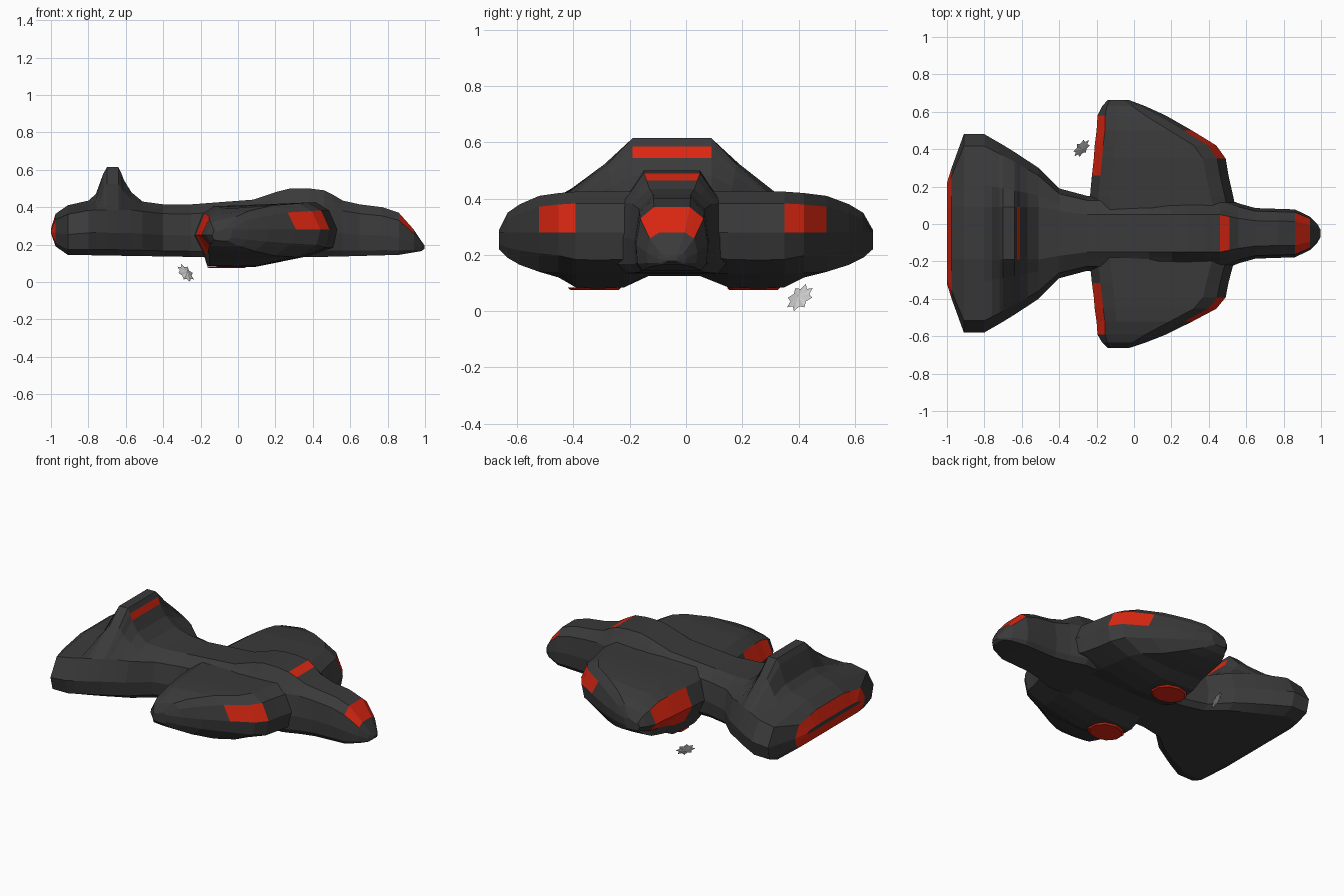
import bpy, bmesh, math
from mathutils import Vector

if "Cube" in bpy.data.objects:
    bpy.data.objects.remove(bpy.data.objects["Cube"])


def material(name, rgb):
    m = bpy.data.materials.new(name)
    m.diffuse_color = (*rgb, 1)
    m.use_nodes = True
    m.node_tree.nodes["Principled BSDF"].inputs["Base Color"].default_value = m.diffuse_color
    return m


GREY = material("charcoal", (0.042, 0.042, 0.042))
RED = material("signal_red", (0.72, 0.02, 0.006))
PALE = material("pale_grey", (0.6, 0.6, 0.6))


def finish(name, bm, mats):
    bmesh.ops.remove_doubles(bm, verts=bm.verts, dist=0.0005)
    bmesh.ops.recalc_face_normals(bm, faces=bm.faces)
    mesh = bpy.data.meshes.new(name)
    bm.to_mesh(mesh)
    bm.free()
    ob = bpy.data.objects.new(name, mesh)
    bpy.context.collection.objects.link(ob)
    for m in mats:
        mesh.materials.append(m)
    return ob


def loft(name, rings, is_red):
    """Skin closed rings; is_red(section, side) picks the painted faces."""
    bm = bmesh.new()
    vs = [[bm.verts.new(p) for p in r] for r in rings]
    n = len(vs[0])
    for i in range(len(vs) - 1):
        for j in range(n):
            k = (j + 1) % n
            f = bm.faces.new((vs[i][j], vs[i][k], vs[i + 1][k], vs[i + 1][j]))
            f.material_index = int(is_red(i, j))
    bm.faces.new(vs[0])
    bm.faces.new(vs[-1])
    bmesh.ops.triangulate(bm, faces=[f for f in bm.faces if len(f.verts) > 4])
    return finish(name, bm, (GREY, RED))


def along(curve, x):
    """Height of a polyline at x."""
    for (x0, v0), (x1, v1) in zip(curve, curve[1:]):
        if x <= x1:
            return v0 + (v1 - v0) * (x - x0) / (x1 - x0)
    return curve[-1][1]


# Body: side-view crest with fin and canopy, plan half width, belly line
CREST = [(-1, .285), (-.975, .365), (-.91, .41), (-.8, .435), (-.76, .47), (-.72, .58),
         (-.7, .615), (-.64, .615), (-.625, .585), (-.61, .545), (-.57, .48), (-.51, .43),
         (-.4, .415), (-.25, .415), (.08, .44), (.2, .48), (.28, .5), (.38, .5), (.46, .49),
         (.51, .465), (.56, .435), (.65, .415), (.77, .4), (.86, .37), (.94, .28),
         (.98, .22), (.997, .195)]
WIDTH = [(-1, .27), (-.975, .35), (-.91, .53), (-.8, .53), (-.67, .455), (-.51, .35),
         (-.4, .24), (-.25, .2), (.46, .2), (.56, .16), (.65, .135), (.86, .128),
         (.94, .09), (.98, .05), (.997, .02)]
BELLY = [(-1, .26), (-.975, .19), (-.91, .145), (0, .13), (.5, .135), (.86, .145),
         (.98, .165), (1, .18)]


def body_ring(x, top):
    w, low = along(WIDTH, x), along(BELLY, x)
    a = min(.14, .5 * w)
    edge = min(.385, low + .82 * (top - low))
    half = [(a, top), (a + .3 * (w - a), edge + .6 * (top - edge)), (.88 * w, edge),
            (w, low + .5 * (edge - low)), (.96 * w, low + .13 * (edge - low)), (.82 * w, low)]
    pts = [(0, top)] + half + [(0, low)] + [(-y, z) for y, z in reversed(half)]
    return [(x, y - .05, z) for y, z in pts]


def body_red(i, j):
    x = CREST[i][0]
    side = min(j, 13 - j)          # 0 crest, 1 crest flank, 2 shoulder
    if x in (-.625, .46):
        return side == 0           # fin light, canopy light
    return x == -1 or (x == .86 and side <= 2)  # rear strip, nose band


body = loft("body", [body_ring(*s) for s in CREST], body_red)

# Wing stations: y, rear x, front x, top z, bottom z
HALF_WING = [
    (.05, -.24, .55, .425, .125), (.15, -.235, .53, .425, .085),
    (.26, -.225, .505, .425, .08), (.35, -.215, .49, .425, .085),
    (.42, -.21, .44, .42, .12), (.50, -.20, .31, .41, .14), (.58, -.195, .17, .38, .165),
    (.63, -.17, .06, .35, .19), (.664, -.14, -.03, .29, .22)]
# The right wing mirrors the left about a slightly shifted root
WING = [(-(s[0] + .09 * (1 - s[0] / .664)), *s[1:]) for s in reversed(HALF_WING)] + HALF_WING


def wing_ring(y, xr, xf, zt, zb):
    n = xf - xr
    d = min(.1, .25 * n)
    mid = .25
    pts = [(xr, mid), (xr + .45 * d, mid + .64 * (zt - mid)), (xr + 1.1 * d, zt - .02),
           (xf - 1.2 * d, zt), (xf - .45 * d, mid + .76 * (zt - mid)), (xf, mid + .03),
           (xf - .2 * d, mid - .4 * (mid - zb)), (xr + .78 * n, max(zb, .135)),
           (xr + .43 * n, zb), (xr + .09 * n, zb + .005), (xr + .5 * d, mid - .6 * (mid - zb))]
    return [(x, y, z) for x, z in pts]


def wing_red(i, j):
    bay = min(i, len(WING) - 2 - i)               # counted from each tip
    if j in (0, 10):
        return 2 <= bay <= 5                      # rear exhausts
    return j == 4 and 3 <= bay <= 4               # front lights


wings = loft("wings", [wing_ring(*s) for s in WING], wing_red)

# Merge the wings into the body
mod = body.modifiers.new("join_wings", 'BOOLEAN')
mod.operation, mod.solver, mod.object = 'UNION', 'EXACT', wings
bpy.context.view_layer.objects.active = body
bpy.ops.object.modifier_apply(modifier=mod.name)
bpy.data.objects.remove(wings)
body.name = "hull"

# Underside thruster plates
for side, y in (("left", .24), ("right", -.325)):
    bm = bmesh.new()
    bmesh.ops.create_cone(bm, cap_ends=True, segments=10, radius1=.085, radius2=.095, depth=.009)
    bmesh.ops.scale(bm, vec=(1.2, 1, 1), verts=bm.verts)
    bmesh.ops.translate(bm, vec=(-.06, y, .0795), verts=bm.verts)
    finish("thruster_plate_" + side, bm, (RED,))

# Small loose star below the left wing
bm = bmesh.new()
turn = Vector((.62, -.55, .55)).to_track_quat('Z', 'Y')
ring = []
for i in range(16):
    r, a = (.058 if i % 2 == 0 else .04), i * math.pi / 8
    ring.append(bm.verts.new((r * math.cos(a), r * math.sin(a), 0)))
for z in (.012, -.012):
    hub = bm.verts.new((0, 0, z))
    for i in range(16):
        bm.faces.new((ring[i], ring[(i + 1) % 16], hub))
for v in bm.verts:
    v.co = turn @ v.co + Vector((-.28, .405, .048))
finish("star", bm, (PALE,))
